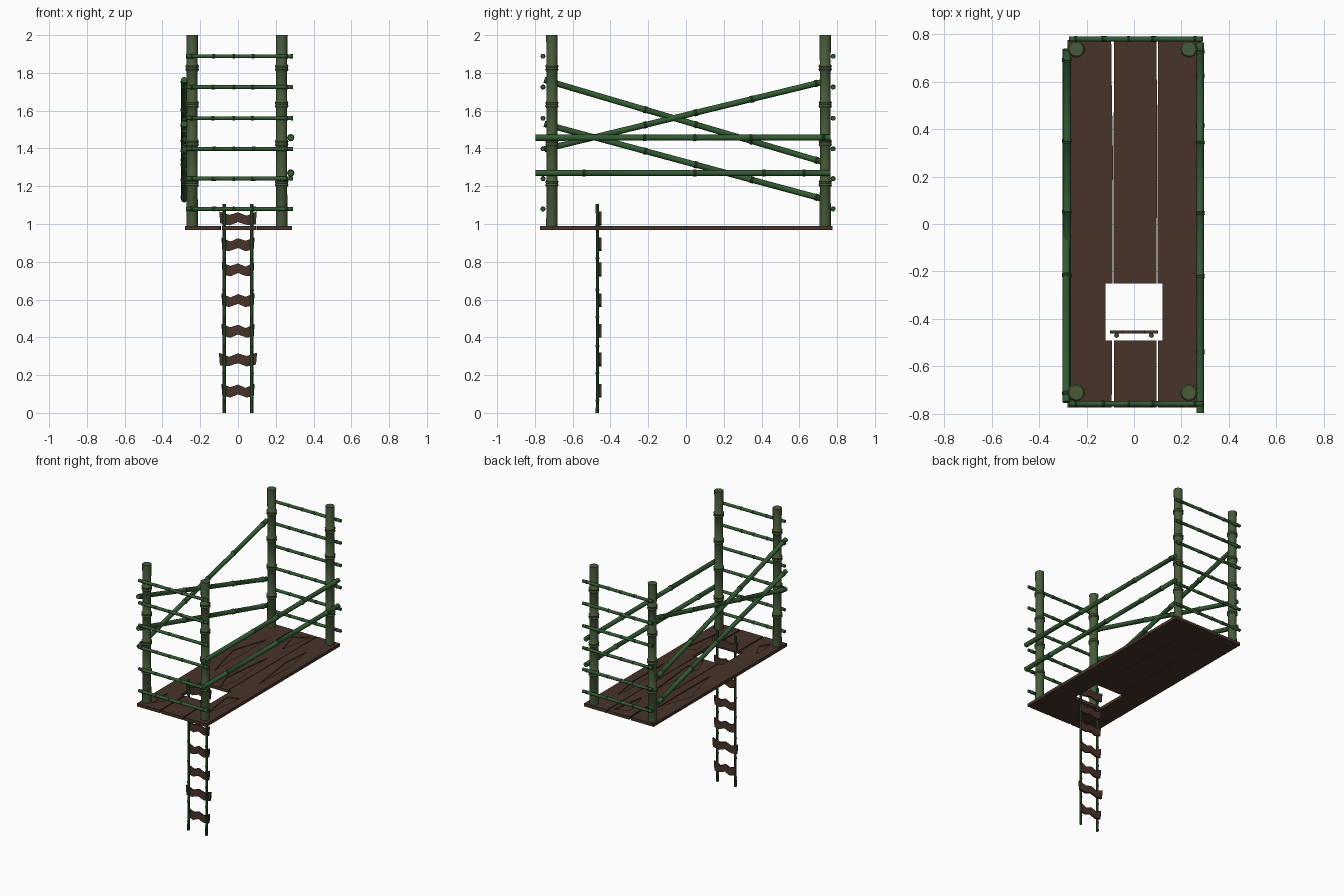
import bpy, bmesh, math, random
from mathutils import Vector

if "Cube" in bpy.data.objects:
    bpy.data.objects.remove(bpy.data.objects["Cube"])

random.seed(4)


def material(name, rgb):
    m = bpy.data.materials.new(name)
    m.diffuse_color = (*rgb, 1)
    m.use_nodes = True
    m.node_tree.nodes["Principled BSDF"].inputs["Base Color"].default_value = m.diffuse_color
    return m


POST = material("old_bamboo", (0.065, 0.105, 0.042))
CANE = material("green_bamboo", (0.033, 0.105, 0.033))
WOOD = material("dark_wood", (0.065, 0.034, 0.022))


def add_object(name, bm, mat=None):
    bmesh.ops.recalc_face_normals(bm, faces=bm.faces)
    me = bpy.data.meshes.new(name)
    bm.to_mesh(me)
    bm.free()
    ob = bpy.data.objects.new(name, me)
    bpy.context.collection.objects.link(ob)
    if mat:
        me.materials.append(mat)
    return ob


def bamboo(name, a, b, r, nodes, mat, sides=12):
    """Cane from a to b, with a raised ring at each fraction in nodes."""
    a, b = Vector(a), Vector(b)
    length = (b - a).length
    rot = (b - a).to_track_quat('Z', 'Y')
    h = r * 0.32
    prof = [(0, r)]
    for t in nodes:
        d = t * length
        prof += [(d - 2 * h, r * 0.95), (d - h, r * 1.17),
                 (d, r * 1.05), (d + h, r * 1.17), (d + 2 * h, r * 0.95)]
    prof.append((length, r))
    bm = bmesh.new()
    rings = []
    for d, rad in prof:
        rings.append([bm.verts.new(a + rot @ Vector((
            rad * math.cos(2 * math.pi * i / sides),
            rad * math.sin(2 * math.pi * i / sides), d))) for i in range(sides)])
    for lo, hi in zip(rings, rings[1:]):
        for i in range(sides):
            j = (i + 1) % sides
            bm.faces.new((lo[i], lo[j], hi[j], hi[i]))
    bm.faces.new(rings[0])
    bm.faces.new(rings[-1])
    ob = add_object(name, bm, mat)
    ob.data.shade_smooth()
    ob.data.set_sharp_from_angle(angle=math.radians(35))
    return ob


def prism(bm, pts, direction):
    """Extrude a flat outline along a direction."""
    face = bm.faces.new([bm.verts.new(p) for p in pts])
    new = bmesh.ops.extrude_face_region(bm, geom=[face])["geom"]
    bmesh.ops.translate(bm, vec=direction,
                        verts=[v for v in new if isinstance(v, bmesh.types.BMVert)])


# Deck cutter: ladder hatch plus shallow grain carvings
Z0, Z1 = 0.968, 0.99
hatch = [(-0.12, -0.49), (0.12, -0.49), (0.12, -0.25), (-0.12, -0.25)]
grain = [
    [(-0.15, 0.55), (-0.238, 0.286), (-0.153, -0.063)],
    [(-0.21, -0.52), (-0.15, -0.63), (-0.2, -0.705)],
    [(-0.03, 0.68), (0.07, 0.745), (0.023, 0.48)],
    [(0.02, 0.315), (0.06, -0.085), (0.023, -0.24), (-0.027, -0.1)],
    [(0.18, 0.54), (0.16, 0.325), (0.21, -0.06), (0.22, 0.3)],
    [(0.154, -0.345), (0.238, -0.315), (0.19, -0.64)],
]
bm = bmesh.new()
prism(bm, [(x, y, Z0 - 0.05) for x, y in hatch], (0, 0, 0.15))
for g in grain:
    prism(bm, [(x, y, Z1 - 0.006) for x, y in g], (0, 0, 0.03))
cutter = add_object("deck_cutter", bm)
cutter.hide_render = True

# Deck planks, with gaps that widen towards the ends
planks = {
    "left_plank": [(-0.28, -0.772), (-0.094, -0.772), (-0.092, -0.4), (-0.089, 0.3),
                   (-0.094, 0.6), (-0.096, 0.775), (-0.28, 0.775)],
    "middle_plank": [(-0.085, -0.772), (0.094, -0.772), (0.095, -0.3), (0.097, 0.5),
                     (0.094, 0.775), (-0.084, 0.775), (-0.086, 0.3)],
    "right_plank": [(0.102, -0.772), (0.285, -0.772), (0.285, 0.775), (0.102, 0.775),
                    (0.1, 0.5), (0.1, -0.3)],
}
for name, outline in planks.items():
    bm = bmesh.new()
    prism(bm, [(x, y, Z0) for x, y in outline], (0, 0, Z1 - Z0))
    plank = add_object(name, bm, WOOD)
    mod = plank.modifiers.new("carve", 'BOOLEAN')
    mod.operation, mod.solver, mod.object = 'DIFFERENCE', 'EXACT', cutter
    bpy.context.view_layer.update()
    carved = bpy.data.meshes.new_from_object(
        plank.evaluated_get(bpy.context.evaluated_depsgraph_get()))
    plank.modifiers.clear()
    plank.data = carved
bpy.data.objects.remove(cutter)

# Corner posts
for side, x in (("left", -0.243), ("right", 0.231)):
    for end, y in (("front", -0.71), ("back", 0.737)):
        bamboo(f"{end}_{side}_post", (x, y, 0.98), (x, y, 2.0), 0.031,
               [0.23, 0.44, 0.64, 0.83], POST, 14)

# Rails across the front and back
for end, y in (("front", -0.757), ("back", 0.779)):
    for i, z in enumerate((1.08, 1.24, 1.398, 1.56, 1.725, 1.888)):
        j = random.uniform(-0.015, 0.015)
        bamboo(f"{end}_rail_{i + 1}", (-0.274, y, z), (0.291, y, z), 0.0115,
               [0.05, 0.26 + j, 0.445, 0.63 + j, 0.94], CANE, 10)

# Level rails on the right side
for name, z, nodes in (("upper", 1.457, [0.37, 0.54, 0.73, 0.975]),
                       ("lower", 1.27, [0.165, 0.54, 0.775, 0.91])):
    bamboo(f"right_{name}_rail", (0.279, -0.797, z), (0.279, 0.765, z),
           0.0165, nodes, CANE)

# Crossed braces on the left side
for i, (x, za, zb) in enumerate(((-0.285, 1.763, 1.325), (-0.285, 1.53, 1.13),
                                 (-0.281, 1.395, 1.755))):
    bamboo(f"left_brace_{i + 1}", (x, -0.75, za), (x, 0.735, zb), 0.0165,
           [0.025, 0.36, 0.54, 0.74, 0.97], CANE)

# Ladder poles
for side, x in (("left", -0.073), ("right", 0.073)):
    bamboo(f"ladder_{side}_pole", (x, -0.469, 0), (x, -0.469, 1.105), 0.009,
           [0.06, 0.19, 0.32, 0.46, 0.59, 0.74, 0.9], CANE, 8)

# Ladder steps: wavy boards, alternately flipped
wave = [(-0.088, 0.036), (-0.04, 0.018), (0, 0.032), (0.04, 0.014), (0.088, 0.036),
        (0.083, -0.032), (0.045, -0.036), (0, -0.02), (-0.04, -0.037), (-0.083, -0.027)]
steps = [(0.118, 1), (0.283, 1.15), (0.435, 1), (0.597, 1), (0.76, 0.98),
         (0.893, 1), (1.03, 1.13)]
for i, (z, width) in enumerate(steps):
    flip = -1 if i % 2 else 1
    bm = bmesh.new()
    prism(bm, [(x * width * flip, -0.461, z + dz) for x, dz in wave], (0, 0.013, 0))
    add_object(f"ladder_step_{i + 1}", bm, WOOD)
